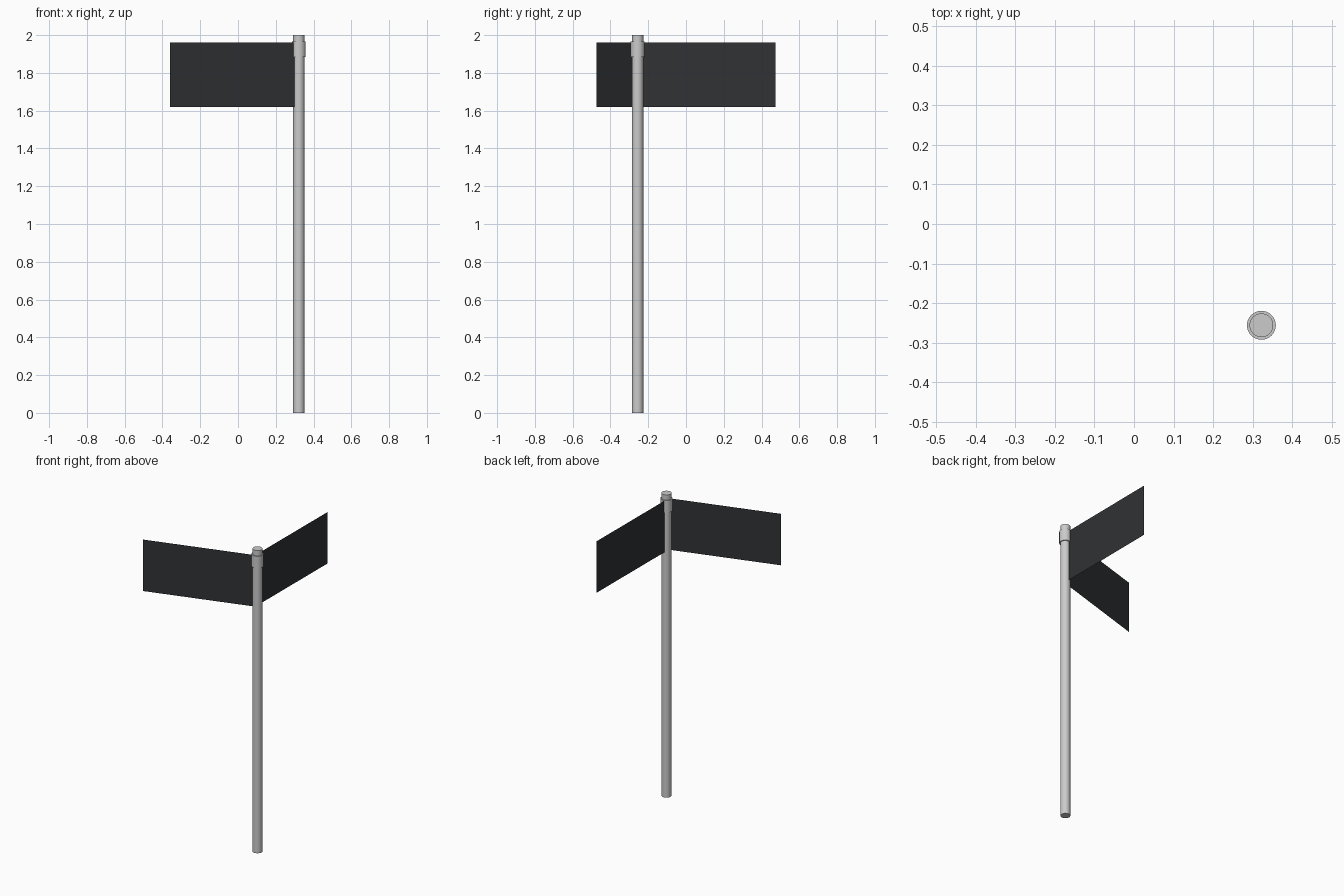
import bpy, bmesh

if "Cube" in bpy.data.objects:
    bpy.data.objects.remove(bpy.data.objects["Cube"])

PX, PY = 0.322, -0.256   # pole axis
Z0, Z1 = 1.62, 1.96      # sign panel heights

dark = bpy.data.materials.new("dark_panel")
dark.diffuse_color = (0.03, 0.032, 0.034, 1)
dark.use_nodes = True
dark.node_tree.nodes["Principled BSDF"].inputs["Base Color"].default_value = dark.diffuse_color


def cylinder(name, r, z0, z1, sides=32):
    bpy.ops.mesh.primitive_cylinder_add(vertices=sides, radius=r, depth=z1 - z0,
                                        location=(PX, PY, (z0 + z1) / 2))
    ob = bpy.context.object
    ob.name = name
    bpy.ops.object.shade_smooth_by_angle()
    return ob


def panel(name, start, end):
    """Thin upright sheet between two plan points."""
    bm = bmesh.new()
    a, b = start, end
    bm.faces.new([bm.verts.new((*p, z)) for p, z in
                  ((a, Z0), (b, Z0), (b, Z1), (a, Z1))])
    me = bpy.data.meshes.new(name)
    bm.to_mesh(me)
    bm.free()
    me.materials.append(dark)
    ob = bpy.data.objects.new(name, me)
    bpy.context.collection.objects.link(ob)
    return ob


# Post and the clamp ring near its top
cylinder("pole", 0.03, 0.0, 2.0)
cylinder("clamp_collar", 0.0365, 1.885, 1.965)

# Two sign sheets fanning out from the post
panel("left_sign_panel", (0.30, -0.276), (-0.36, -0.475))
panel("back_sign_panel", (0.316, -0.235), (0.32, 0.475))
